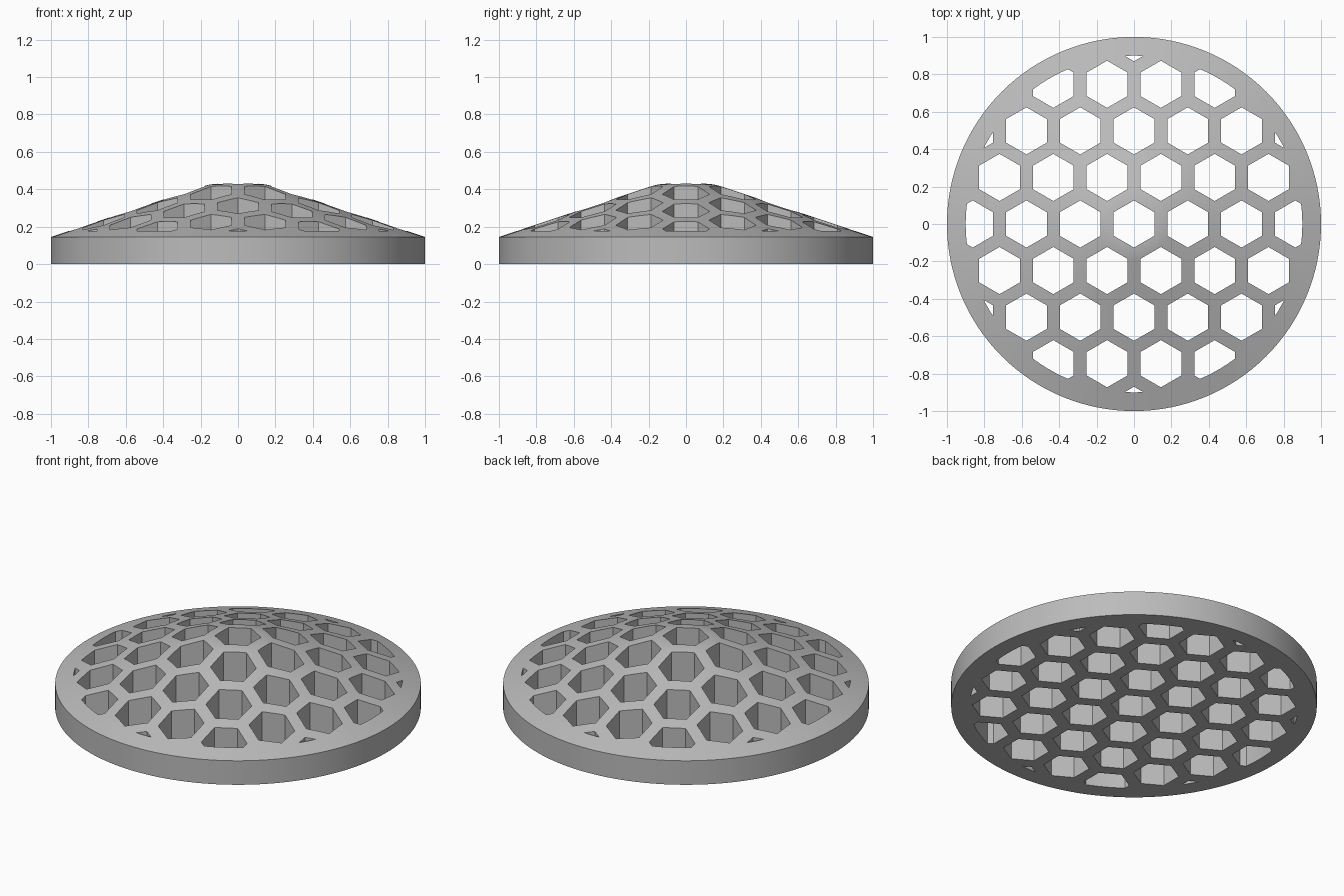
import bpy
import bmesh
from math import cos, sin, pi, sqrt, hypot

if "Cube" in bpy.data.objects:
    bpy.data.objects.remove(bpy.data.objects["Cube"], do_unlink=True)

SEGMENTS = 128
ROW = 0.249                  # spacing of honeycomb rows
PITCH = ROW * 2 / sqrt(3)    # spacing of cells within a row
CELL = 0.126                 # cell corner radius
HOLE_LIMIT = 0.9             # cells stop at this radius

grey = bpy.data.materials.new("grey")
grey.use_nodes = True
grey.diffuse_color = (0.5, 0.5, 0.5, 1)
grey.node_tree.nodes["Principled BSDF"].inputs["Base Color"].default_value = (0.5, 0.5, 0.5, 1)


def ring(bm, radius, z, sides, cx=0, cy=0, turn=0):
    return [bm.verts.new((cx + radius * cos(turn + 2 * pi * i / sides),
                          cy + radius * sin(turn + 2 * pi * i / sides), z))
            for i in range(sides)]


def lathe(bm, profile, sides, **place):
    """Closed stack of rings, from bottom to top."""
    rings = [ring(bm, r, z, sides, **place) for r, z in profile]
    bm.faces.new(rings[0][::-1])
    bm.faces.new(rings[-1])
    for low, high in zip(rings, rings[1:]):
        for i in range(sides):
            j = (i + 1) % sides
            bm.faces.new((low[i], low[j], high[j], high[i]))


def finish(bm, name):
    mesh = bpy.data.meshes.new(name)
    bm.to_mesh(mesh)
    bm.free()
    mesh.materials.append(grey)
    obj = bpy.data.objects.new(name, mesh)
    bpy.context.collection.objects.link(obj)
    return obj


def boolean(obj, other, operation):
    mod = obj.modifiers.new(operation.lower(), "BOOLEAN")
    mod.object, mod.operation, mod.solver = other, operation, "EXACT"
    bpy.ops.object.select_all(action="DESELECT")
    bpy.context.view_layer.objects.active = obj
    obj.select_set(True)
    bpy.ops.object.modifier_apply(modifier=mod.name)
    bpy.data.objects.remove(other, do_unlink=True)


# Solid cover: straight rim, conical top, softened flat crown
bm = bmesh.new()
lathe(bm, [(1, 0), (1, 0.145), (0.19, 0.415), (0.15, 0.426), (0.11, 0.43)], SEGMENTS)
cover = finish(bm, "honeycomb_cover")

# Honeycomb of hexagonal prisms
bm = bmesh.new()
for row in range(-4, 5):
    for col in range(-4, 5):
        x = (col + 0.5 * (row % 2)) * PITCH
        y = row * ROW
        if hypot(x, y) < HOLE_LIMIT + CELL:
            lathe(bm, [(CELL, -0.2), (CELL, 0.6)], 6, cx=x, cy=y, turn=pi / 6)
cells = finish(bm, "cell_cutter")
cells.hide_render = True

# Trim the cells to a circle, then cut them out of the cover
bm = bmesh.new()
lathe(bm, [(HOLE_LIMIT, -0.1), (HOLE_LIMIT, 0.5)], SEGMENTS)
limit = finish(bm, "cell_limit")
limit.hide_render = True
boolean(cells, limit, "INTERSECT")
boolean(cover, cells, "DIFFERENCE")

# Smooth rim and cone with crisp cell edges
bpy.ops.object.select_all(action="DESELECT")
cover.select_set(True)
bpy.context.view_layer.objects.active = cover
bpy.ops.object.shade_smooth_by_angle(angle=pi / 15)
